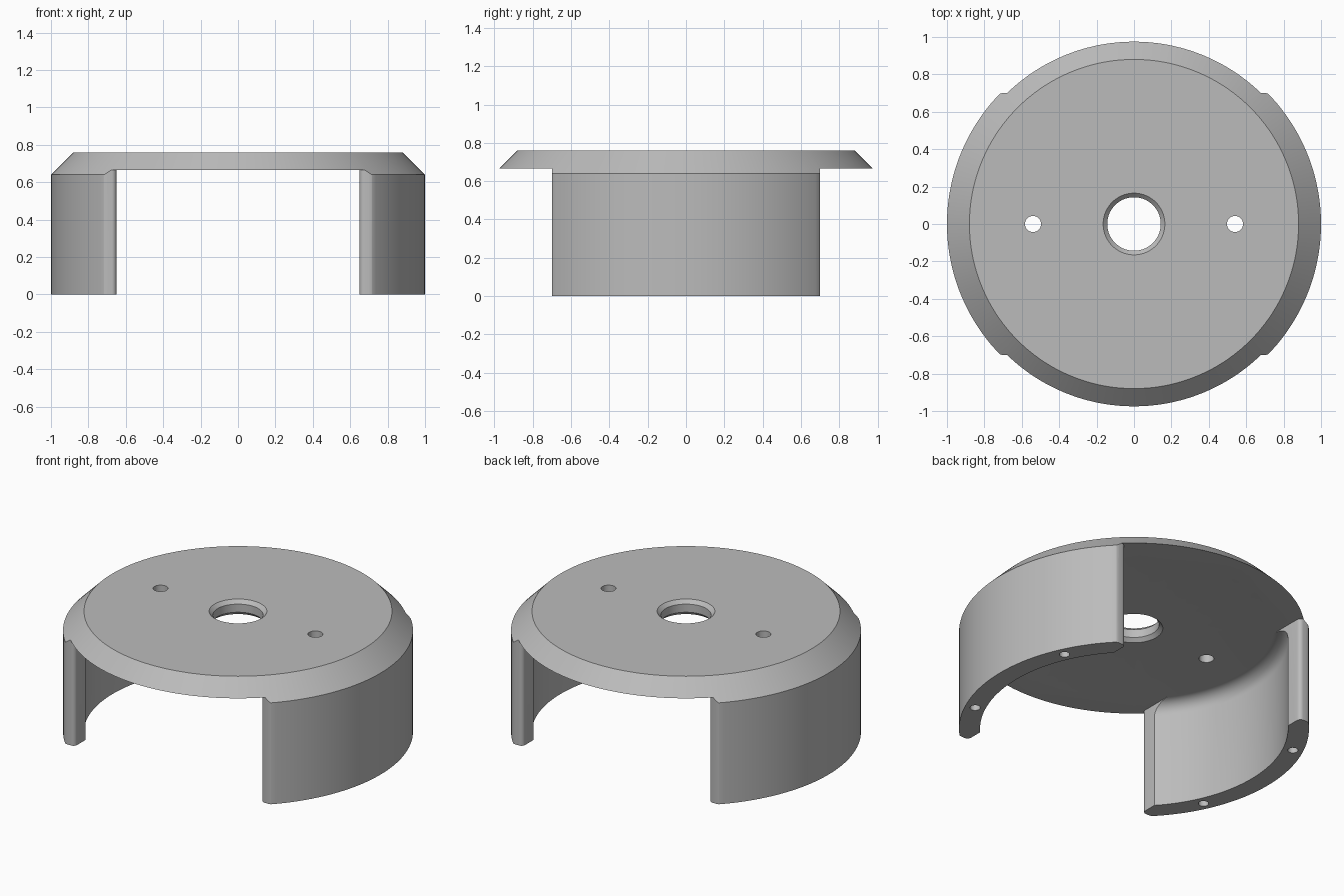
import bpy, bmesh, math
from math import cos, sin, pi, radians

default_cube = bpy.data.objects.get("Cube")
if default_cube:
    bpy.data.objects.remove(default_cube)

TOP, UNDER = 0.76, 0.665        # top and underside of the plate
WALL_IN, WALL_OUT = 0.88, 1.0   # skirt radii

grey = bpy.data.materials.new("mid_grey")
grey.use_nodes = True
colour = (0.5, 0.5, 0.5, 1)
grey.diffuse_color = colour
grey.node_tree.nodes["Principled BSDF"].inputs["Base Color"].default_value = colour


def make_object(name, bm):
    bmesh.ops.recalc_face_normals(bm, faces=bm.faces)
    mesh = bpy.data.meshes.new(name)
    bm.to_mesh(mesh)
    bm.free()
    obj = bpy.data.objects.new(name, mesh)
    bpy.context.collection.objects.link(obj)
    mesh.materials.append(grey)
    return obj


def arc(cx, cy, r, start, end, n=6):
    angles = [radians(start + (end - start) * i / n) for i in range(n + 1)]
    return [(cx + r * cos(a), cy + r * sin(a)) for a in angles]


def lathe(name, profile, steps=144):
    bm = bmesh.new()
    verts = [bm.verts.new((r, 0, z)) for r, z in profile]
    edges = [bm.edges.new((v, verts[i - 1])) for i, v in enumerate(verts)]
    bmesh.ops.spin(bm, geom=verts + edges, cent=(0, 0, 0), axis=(0, 0, 1),
                   angle=2 * pi, steps=steps)
    bmesh.ops.remove_doubles(bm, verts=bm.verts, dist=0.0001)
    return make_object(name, bm)


def prism(name, outline, z0, z1):
    bm = bmesh.new()
    face = bm.faces.new([bm.verts.new((x, y, z0)) for x, y in outline])
    extruded = bmesh.ops.extrude_face_region(bm, geom=[face])["geom"]
    bmesh.ops.translate(bm, vec=(0, 0, z1 - z0),
                        verts=[v for v in extruded if isinstance(v, bmesh.types.BMVert)])
    return make_object(name, bm)


def cut(target, cutter):
    cutter.hide_render = True
    mod = target.modifiers.new("cut", 'BOOLEAN')
    mod.operation = 'DIFFERENCE'
    mod.solver = 'EXACT'
    mod.object = cutter
    bpy.context.view_layer.objects.active = target
    bpy.ops.object.modifier_apply(modifier=mod.name)
    bpy.data.objects.remove(cutter)


# Plate with bevelled rim, chamfered bore and skirt with an inner fillet
fillet = 0.08
profile = [(0.143, UNDER + 0.022), (0.143, TOP - 0.022), (0.165, TOP),
           (WALL_IN, TOP), (WALL_OUT, 0.64), (WALL_OUT, 0), (WALL_IN, 0)]
profile += arc(WALL_IN - fillet, UNDER - fillet, fillet, 0, 90, 8)
profile += [(0.165, UNDER)]
cover = lathe("slotted_cover", profile)

# Front and back openings, leaving rounded ends on the two skirt walls
half = [(0.65, 0.4)] + arc(0.675, 0.675, 0.025, 180, 90)
half += arc(0.70, 0.655, 0.045, 90, 28) + [(1.1, 0.8), (1.1, 1.2)]
for side in (1, -1):
    outline = [(x, side * y) for x, y in half]
    outline += [(-x, side * y) for x, y in reversed(half)]
    cut(cover, prism("opening_cutter", outline, -0.1, UNDER))

# Through holes in the plate and blind screw holes in the wall ends
for side in (1, -1):
    cut(cover, prism("plate_hole_cutter",
                     arc(side * 0.54, 0, 0.043, 0, 345, 23), 0.6, 0.9))
    for angle in (25, -25):
        a = radians(angle)
        hole = arc(side * 0.94 * cos(a), 0.94 * sin(a), 0.03, 0, 337.5, 15)
        cut(cover, prism("screw_hole_cutter", hole, -0.1, 0.3))

# Smooth the curved surfaces while keeping edges crisp
bpy.ops.object.select_all(action='DESELECT')
cover.select_set(True)
bpy.context.view_layer.objects.active = cover
bpy.ops.object.shade_smooth_by_angle(angle=radians(30))
